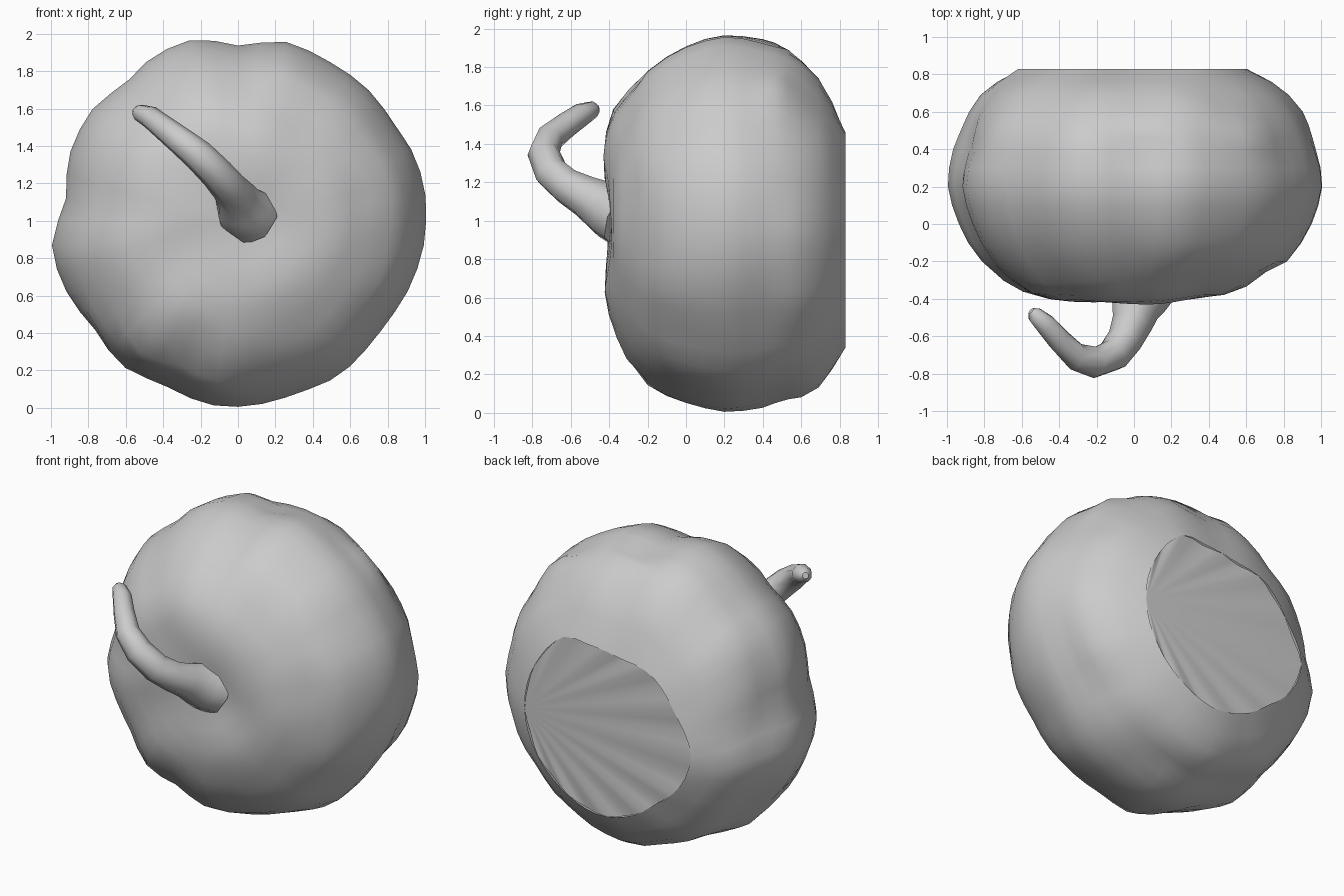
import bpy, bmesh
from math import sin, cos, pi, atan2, hypot, exp
from mathutils import Vector, noise

cube = bpy.data.objects.get("Cube")
if cube:
    bpy.data.objects.remove(cube, do_unlink=True)

grey = bpy.data.materials.new("plain grey")
grey.use_nodes = True
grey.diffuse_color = (0.6, 0.6, 0.6, 1)
grey.node_tree.nodes["Principled BSDF"].inputs["Base Color"].default_value = (0.6, 0.6, 0.6, 1)

SIDES = 48


def radii(points, cz):
    """Resample a closed outline (x, z) to radii at even angles around (0, cz)."""
    polar = sorted((atan2(z - cz, x) % (2 * pi), hypot(x, z - cz)) for x, z in points)
    polar = [(polar[-1][0] - 2 * pi, polar[-1][1])] + polar + [(polar[0][0] + 2 * pi, polar[0][1])]
    out = []
    for i in range(SIDES):
        a = 2 * pi * i / SIDES
        for (a0, r0), (a1, r1) in zip(polar, polar[1:]):
            if a0 <= a <= a1:
                out.append(r0 + (r1 - r0) * (a - a0) / (a1 - a0))
                break
    return out


# Widest outline of the gourd and outline of the flat cut at its back
belly = radii([(.99, 1.2), (.95, 1.35), (.85, 1.5), (.7, 1.7), (.5, 1.84), (.25, 1.96), (0, 1.94),
               (-.25, 1.97), (-.45, 1.88), (-.6, 1.74), (-.8, 1.58), (-.9, 1.35), (-.92, 1.1),
               (-1, .84), (-.93, .65), (-.75, .4), (-.62, .23), (-.35, .1), (-.07, 0), (.15, .03),
               (.4, .11), (.6, .22), (.75, .4), (.9, .6), (1, .9)], 1.0)
rim = radii([(.6, .88), (.5, 1.25), (.3, 1.46), (.12, 1.44), (-.1, 1.41), (-.32, 1.37), (-.5, 1.15),
             (-.62, .92), (-.57, .74), (-.35, .52), (-.14, .38), (.08, .34), (.33, .44)], 0.9)

# Body rings: y, scale of the belly outline, blend towards the rim, centre height
rings = [(-.41, .1, 0, 1), (-.42, .24, 0, 1), (-.42, .36, 0, .99), (-.405, .48, 0, .99),
         (-.365, .6, 0, .99), (-.3, .705, 0, .99), (-.2, .82, 0, .99), (-.1, .895, 0, .99),
         (0, .945, 0, .995), (.1, .98, 0, 1), (.2, 1, 0, 1), (.3, .99, 0, 1), (.4, .965, 0, 1),
         (.46, .95, 0, 1), (.53, .925, 0, .99), (.6, .89, 0, .97), (.69, .85, .12, .95),
         (.76, .83, .45, .93), (.83, .75, 1, .9)]
# Local swellings: centre, height, squared width
swellings = [(Vector((.05, .53, 1.86)), .055, .006), (Vector((.6, .46, 1.7)), .05, .006),
             (Vector((-.45, -.26, .36)), .07, .03), (Vector((-.72, -.08, .42)), .045, .03),
             (Vector((-.12, -.2, .16)), .04, .02)]

bm = bmesh.new()
loops = []
for y, s, t, cz in rings:
    loop = []
    for i in range(SIDES):
        a = 2 * pi * i / SIDES
        spoke = Vector((cos(a), 0, sin(a)))
        r = belly[i] * s * (1 - t) + rim[i] * t
        p = Vector((0, y, cz)) + spoke * r
        if t < 1:
            # Uneven skin, swellings and a right front that falls back
            bump = .025 * noise.noise(p * 4) * s * (.4 if -.1 <= y <= .3 else 1)
            bump += sum(h * exp(-(p - c).length_squared / w) for c, h, w in swellings)
            p += spoke * bump
            if y < -.25:
                p.y += .025 * noise.noise(p * 3) + .06 * max(p.x, 0)
        loop.append(bm.verts.new(p))
    loops.append(loop)
for lo, hi in zip(loops, loops[1:]):
    for i in range(SIDES):
        j = (i + 1) % SIDES
        bm.faces.new((lo[i], lo[j], hi[j], hi[i]))
bm.faces.new(loops[0])
bmesh.ops.recalc_face_normals(bm, faces=bm.faces)

# Pleated cut face, fanned out from one point of the rim
cap = [bm.verts.new(v.co - Vector((0, .008 * (1 - cos(pi * i / 2)), 0)))
       for i, v in enumerate(loops[-1])]
for i in range(1, SIDES - 1):
    fan = bm.faces.new((cap[0], cap[i], cap[i + 1]))
    fan.normal_update()
    if fan.normal.y < 0:
        fan.normal_flip()
for f in bm.faces:
    f.smooth = True
mesh = bpy.data.meshes.new("gourd_body")
bm.to_mesh(mesh)
bm.free()
mesh.materials.append(grey)
body = bpy.data.objects.new("gourd_body", mesh)
bpy.context.collection.objects.link(body)

# Hooked stem with a flared foot
path = [(.07, -.33, 1.02, .16), (.03, -.4, 1.055, .15), (.005, -.46, 1.09, .13),
        (-.01, -.53, 1.13, .11), (-.05, -.62, 1.18, .095), (-.11, -.7, 1.25, .09),
        (-.21, -.74, 1.35, .085), (-.31, -.71, 1.43, .075), (-.4, -.62, 1.5, .066),
        (-.47, -.54, 1.555, .06), (-.53, -.485, 1.58, .045), (-.55, -.465, 1.59, .02)]
curve = bpy.data.curves.new("stem", "CURVE")
curve.dimensions = "3D"
curve.bevel_depth = 1
curve.bevel_resolution = 2
curve.use_fill_caps = True
spline = curve.splines.new("POLY")
spline.points.add(len(path) - 1)
for point, (x, y, z, r) in zip(spline.points, path):
    point.co = (x, y, z, 1)
    point.radius = r
spline.use_smooth = True
curve.materials.append(grey)
stem = bpy.data.objects.new("stem", curve)
bpy.context.collection.objects.link(stem)
